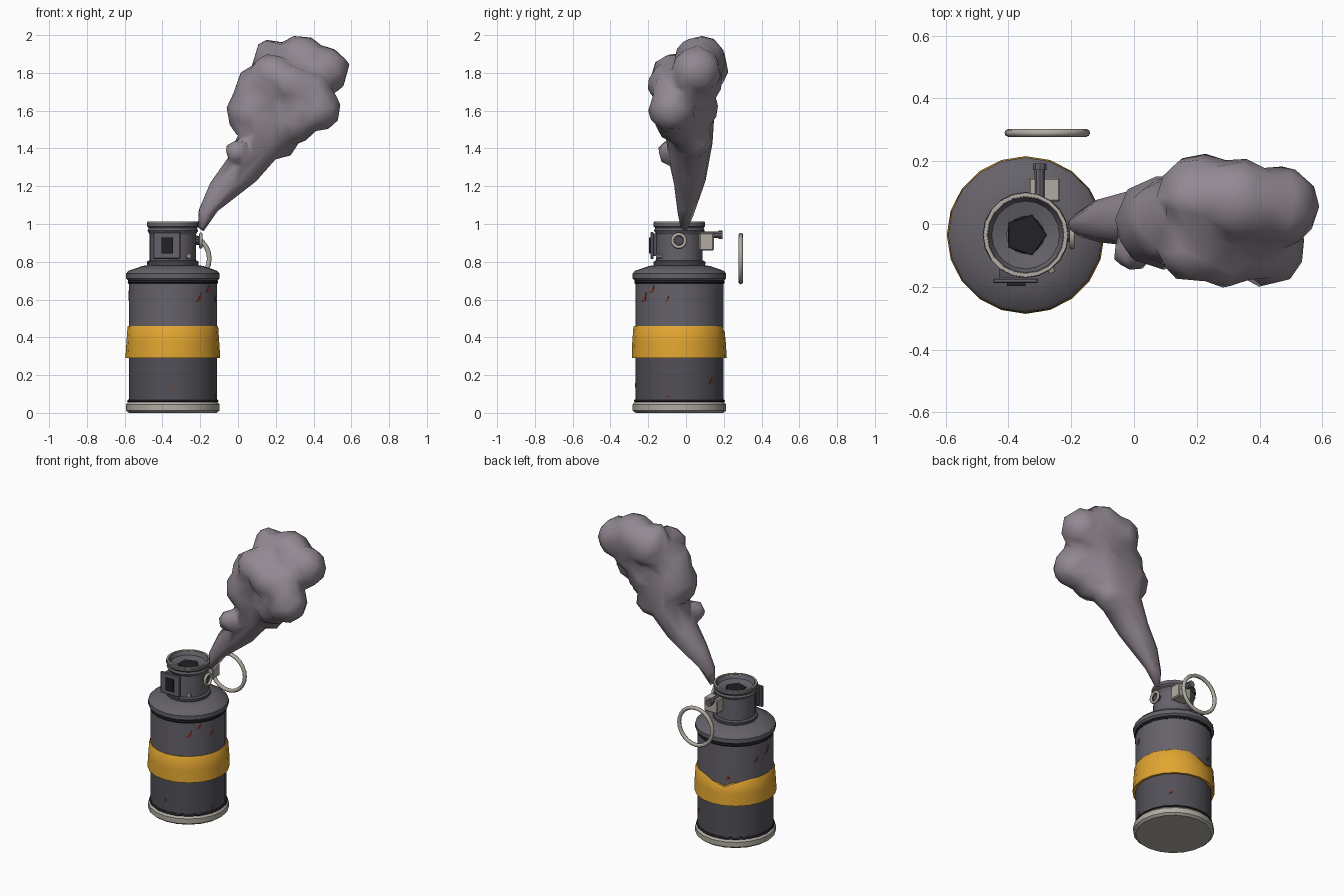
import bpy, bmesh, math
from mathutils import Vector, Matrix

if "Cube" in bpy.data.objects:
    bpy.data.objects.remove(bpy.data.objects["Cube"])

CX, CY = -0.345, -0.035   # canister axis
SIDES = 20


def material(name, r, g, b):
    m = bpy.data.materials.new(name)
    m.use_nodes = True
    m.diffuse_color = (r, g, b, 1)
    bsdf = next(n for n in m.node_tree.nodes if n.type == 'BSDF_PRINCIPLED')
    bsdf.inputs["Base Color"].default_value = (r, g, b, 1)
    bsdf.inputs["Roughness"].default_value = 0.7
    return m


SMOKE = material("smoke grey", .29, .25, .29)
GREY = material("gunmetal", .13, .122, .142)
DARK = material("dark gunmetal", .085, .08, .095)
BLACK = material("soot black", .015, .015, .02)
YELLOW = material("warning yellow", .76, .38, .03)
PALE = material("bare metal", .44, .41, .36)
RED = material("rust red", .28, .035, .015)


def finish(name, bm, mats, angle=35):
    bmesh.ops.recalc_face_normals(bm, faces=bm.faces)
    mesh = bpy.data.meshes.new(name)
    bm.to_mesh(mesh)
    bm.free()
    for m in mats:
        mesh.materials.append(m)
    ob = bpy.data.objects.new(name, mesh)
    bpy.context.collection.objects.link(ob)
    bpy.ops.object.select_all(action='DESELECT')
    ob.select_set(True)
    bpy.context.view_layer.objects.active = ob
    bpy.ops.object.shade_smooth_by_angle(angle=math.radians(angle))
    return ob


def lathe(name, profile, mat, sides=SIDES, closed=False):
    """Revolve (radius, height) pairs about the canister axis."""
    bm = bmesh.new()
    rings = []
    for r, z in profile:
        rings.append([bm.verts.new((CX + r * math.cos(t), CY + r * math.sin(t), z))
                      for t in (math.tau * i / sides for i in range(sides))])
    pairs = list(zip(rings, rings[1:]))
    if closed:
        pairs.append((rings[-1], rings[0]))
    for a, b in pairs:
        for i in range(sides):
            j = (i + 1) % sides
            bm.faces.new((a[i], a[j], b[j], b[i]))
    if not closed:
        bm.faces.new(rings[0])
        bm.faces.new(rings[-1])
    return finish(name, bm, [mat])


def box(name, lo, hi, mat, bevel=0.0):
    bm = bmesh.new()
    lo, hi = Vector(lo), Vector(hi)
    bmesh.ops.create_cube(bm, size=1, matrix=Matrix.Translation((lo + hi) / 2)
                          @ Matrix.Diagonal((hi - lo).to_4d()))
    if bevel:
        bmesh.ops.bevel(bm, geom=bm.edges[:], offset=bevel, segments=1, affect='EDGES')
    return finish(name, bm, [mat])


def rod(name, start, end, radius, mat, sides=10):
    start, end = Vector(start), Vector(end)
    d = end - start
    bm = bmesh.new()
    bmesh.ops.create_cone(bm, cap_ends=True, segments=sides, radius1=radius,
                          radius2=radius, depth=d.length,
                          matrix=Matrix.Translation((start + end) / 2)
                          @ d.to_track_quat('Z', 'Y').to_matrix().to_4x4())
    return finish(name, bm, [mat])


def torus(name, centre, major, minor, rotation, mat):
    bpy.ops.mesh.primitive_torus_add(location=centre, rotation=rotation,
                                     major_radius=major, minor_radius=minor,
                                     major_segments=24, minor_segments=8)
    ob = bpy.context.object
    ob.name = name
    ob.data.materials.append(mat)
    bpy.ops.object.shade_smooth()


# Canister
lathe("base_cap", [(.232, 0), (.247, .012), (.247, .045), (.236, .058)], PALE)
lathe("lower_seam", [(.236, .056), (.242, .062), (.236, .072)], BLACK)
lathe("lower_body", [(.233, .06), (.233, .31)], DARK)
lathe("upper_body", [(.233, .31), (.233, .70)], GREY)
lathe("upper_seam", [(.235, .682), (.239, .69), (.237, .702)], BLACK)
lathe("shoulder", [(.236, .70), (.247, .712), (.247, .738), (.236, .752),
                   (.16, .778), (.13, .782)], GREY)

# Painted band: loose on the left, worn away along its top edge at the back
band = lathe("yellow_band", [(.236, .46), (.24, .455), (.246, .37), (.251, .29), (.235, .292)], YELLOW)
for v in band.data.vertices:
    a = math.atan2(v.co.y - CY, v.co.x - CX)
    if v.co.z > .44:
        v.co.z -= .055 * max(0, 1 - abs(math.degrees(a) - 106) / 32)
    swell = 1 + .015 * max(0, math.sin(3 * a)) * (v.co.z > .3)
    v.co.x = CX + (v.co.x - CX) * swell
    v.co.y = CY + (v.co.y - CY) * swell

# Neck and open cap
lathe("neck_collar", [(.133, .778), (.137, .785), (.137, .80), (.125, .808)], DARK)
lathe("neck", [(.123, .79), (.123, .95)], GREY)
lathe("cap_rim", [(.123, .945), (.134, .965), (.128, .978), (.136, .988),
                  (.136, 1.008), (.12, 1.008), (.108, .985), (.06, .972), (.06, .945)],
      GREY, closed=True)
lathe("cap_edge", [(.135, 1.006), (.134, 1.012), (.123, 1.012), (.122, 1.006)], PALE, closed=True)
lathe("vent_hole", [(.07, .966), (.066, .978)], BLACK, sides=5)

# Front latch plate
box("latch_mount", (-.43, -.175, .83), (-.33, -.13, .95), DARK)
box("latch_plate", (-.448, -.188, .815), (-.305, -.172, .957), GREY, .004)
box("latch_slot", (-.404, -.197, .845), (-.345, -.188, .928), BLACK)
rod("neck_stud", (-.27, -.13, .83), (-.26, -.155, .83), .012, PALE)

# Side eyelet
rod("eyelet_stem", (-.24, CY, .912), (-.2, CY, .912), .022, DARK)
torus("eyelet", (-.197, CY - .003, .912), .034, .009, (0, math.pi / 2, 0), PALE)

# Striker block, safety pin and pull ring at the back
box("striker_block", (-.335, .07, .86), (-.235, .147, .952), PALE, .006)
rod("safety_pin", (-.3, .08, .943), (-.3, .18, .943), .018, GREY)
rod("pin_head", (-.3, .172, .943), (-.3, .192, .943), .023, GREY)
torus("pull_ring", (-.276, .29, .817), .124, .0125, (math.pi / 2, 0, 0), PALE)

# Rust nicks: thin slivers lying on the body
for degrees, z, size in ((-53, .61, .03), (-38, .655, .022), (-17, .6, .02), (-93, .145, .014),
                         (46, .17, .02), (-16, .09, .014), (180, .62, .03), (158, .58, .022),
                         (113, .475, .024)):
    bm = bmesh.new()
    a = math.radians(degrees)
    out = Vector((math.cos(a), math.sin(a), 0))
    side = Vector((-out.y, out.x, 0))
    mid = Vector((CX, CY, z)) + out * .235
    corners = [mid + side * s * size + Vector((0, 0, h * size))
               for s, h in ((-.6, -.8), (.4, -.5), (.5, .9))]
    front = [bm.verts.new(c) for c in corners]
    back = [bm.verts.new(c - out * .007) for c in corners]
    bm.faces.new(front)
    bm.faces.new(back)
    for i in range(3):
        j = (i + 1) % 3
        bm.faces.new((front[i], front[j], back[j], back[i]))
    finish("rust_nick", bm, [RED])

# Smoke plume: a widening stem and billows, fused and simplified
stem = [(-.19, -.005, .985, .026), (-.165, 0, 1.07, .046), (-.085, .012, 1.18, .074),
        (.03, .02, 1.30, .10), (.12, .02, 1.44, .125), (.13, .01, 1.6, .145)]
billows = [(-.005, -.085, 1.38, .066),
           (.09, .005, 1.59, .15), (.12, .01, 1.71, .14), (.25, .03, 1.62, .14),
           (.21, .09, 1.83, .135), (.33, .075, 1.865, .135), (.46, .055, 1.81, .13),
           (.35, .06, 1.75, .13), (.17, .08, 1.9, .08),
           (.18, -.07, 1.79, .112), (.28, -.095, 1.74, .11),
           (.42, -.075, 1.61, .125), (.3, -.04, 1.55, .125), (.37, -.05, 1.7, .13),
           (.22, .035, 1.45, .105)]
puffs = list(billows)
for p, q in zip(stem, stem[1:]):
    puffs += [Vector(p).lerp(Vector(q), k / 6) for k in range(7)]
bm = bmesh.new()
for x, y, z, r in puffs:
    bmesh.ops.create_icosphere(bm, subdivisions=3, radius=r, matrix=Matrix.Translation((x, y, z)))
smoke = finish("smoke_plume", bm, [SMOKE])
remesh = smoke.modifiers.new("fuse", 'REMESH')
remesh.mode = 'VOXEL'
remesh.voxel_size = .014
soften = smoke.modifiers.new("soften", 'SMOOTH')
soften.factor = .5
soften.iterations = 10
simplify = smoke.modifiers.new("simplify", 'DECIMATE')
simplify.ratio = .022
for modifier in ("fuse", "soften", "simplify"):
    bpy.ops.object.modifier_apply(modifier=modifier)
bpy.ops.object.shade_smooth()
